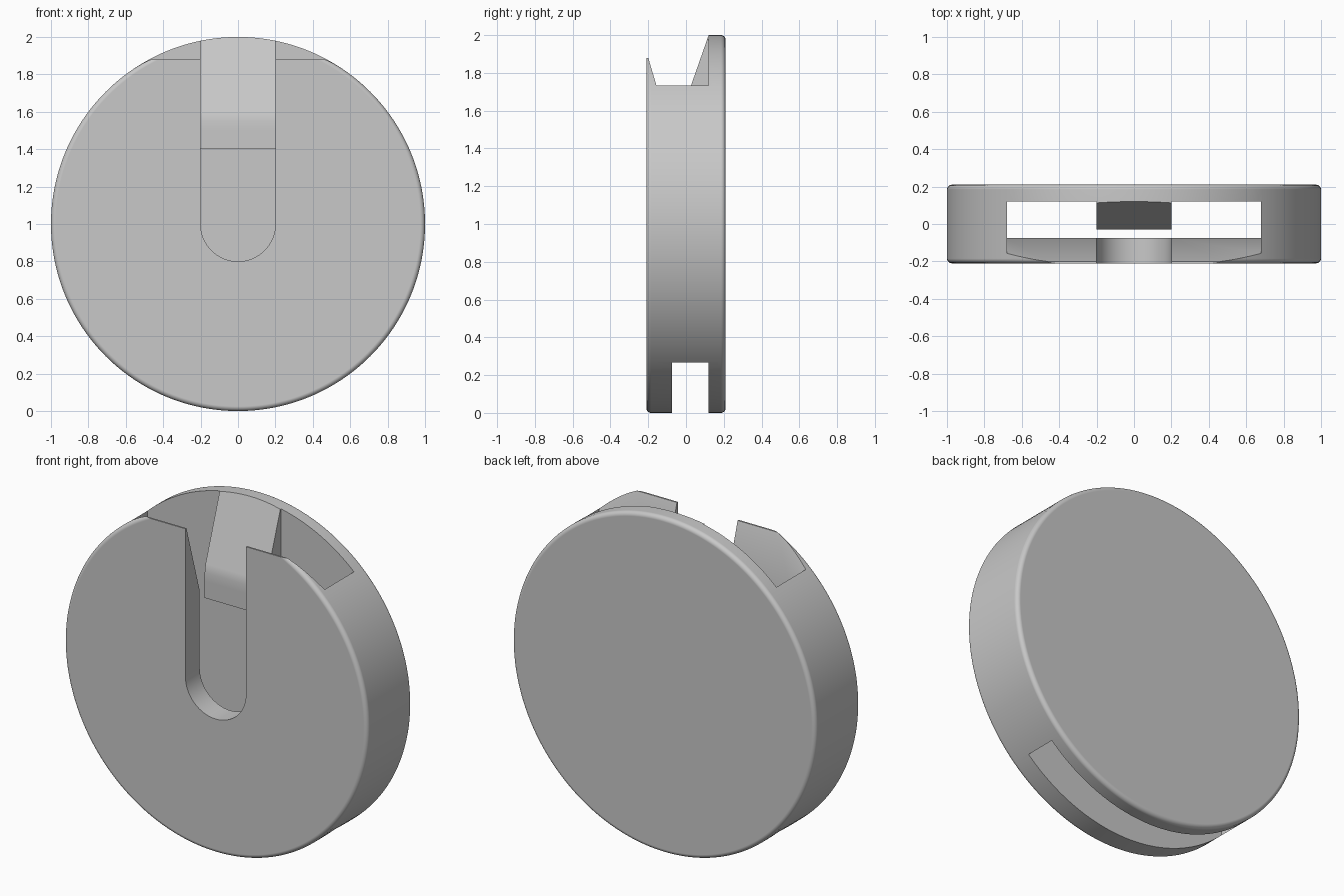
import bpy, bmesh, math
from mathutils import Vector

cube = bpy.data.objects.get("Cube")
if cube:
    bpy.data.objects.remove(cube, do_unlink=True)

R, HALF, ROUND = 1.0, 0.21, 0.025   # disc radius, half thickness, rim rounding
CENTRE = Vector((0, 0, R))

grey = bpy.data.materials.new("plain grey")
grey.use_nodes = True
colour = (0.58, 0.58, 0.58, 1)
grey.diffuse_color = colour
grey.node_tree.nodes["Principled BSDF"].inputs["Base Color"].default_value = colour


def add_object(name, bm):
    bmesh.ops.recalc_face_normals(bm, faces=bm.faces[:])
    mesh = bpy.data.meshes.new(name)
    bm.to_mesh(mesh)
    bm.free()
    mesh.materials.append(grey)
    ob = bpy.data.objects.new(name, mesh)
    bpy.context.collection.objects.link(ob)
    return ob


def prism(name, points, direction):
    """Extrude a closed outline along a vector."""
    bm = bmesh.new()
    face = bm.faces.new([bm.verts.new(p) for p in points])
    new = bmesh.ops.extrude_face_region(bm, geom=[face])["geom"]
    verts = [g for g in new if isinstance(g, bmesh.types.BMVert)]
    bmesh.ops.translate(bm, verts=verts, vec=direction)
    return add_object(name, bm)


def side_prism(name, outline, half_width):
    points = [(-half_width, y, z) for y, z in outline]
    return prism(name, points, (2 * half_width, 0, 0))


def apply_modifier(ob, kind, **settings):
    mod = ob.modifiers.new(kind, kind)
    for key, value in settings.items():
        setattr(mod, key, value)
    bpy.context.view_layer.objects.active = ob
    bpy.ops.object.modifier_apply(modifier=mod.name)


def cut(ob, cutter):
    cutter.hide_render = True
    apply_modifier(ob, "BOOLEAN", object=cutter, operation="DIFFERENCE", solver="EXACT")
    bpy.data.objects.remove(cutter, do_unlink=True)


# Disc with rounded rims
bm = bmesh.new()
sides = 192
ring = [bm.verts.new((R * math.sin(2 * math.pi * i / sides), -HALF,
                      R + R * math.cos(2 * math.pi * i / sides))) for i in range(sides)]
front = bm.faces.new(ring)
back = bmesh.ops.extrude_face_region(bm, geom=[front])["geom"]
bmesh.ops.translate(bm, verts=[g for g in back if isinstance(g, bmesh.types.BMVert)],
                    vec=(0, 2 * HALF, 0))
if not front.is_valid or len([f for f in bm.faces if len(f.verts) > 4]) < 2:
    bm.faces.new(ring)
bmesh.ops.recalc_face_normals(bm, faces=bm.faces[:])
rims = [e for e in bm.edges if abs(e.verts[0].co.y - e.verts[1].co.y) < 0.01]
bmesh.ops.bevel(bm, geom=rims, offset=ROUND, segments=5, profile=0.5, affect="EDGES")
disc = add_object("slotted_disc", bm)

# Pocket running from top to bottom, flared towards the front at the top
pocket = side_prism("pocket_cutter", [
    (-0.075, -0.1), (0.12, -0.1), (0.12, 2.2), (-0.3, 2.2),
    (-0.3, 1.88), (-0.2, 1.88), (-0.075, 1.46)], 0.68)

# Guide ramp left standing on the back wall
ramp = side_prism("ramp_core", [
    (0.2, 1.4), (-0.03, 1.4), (-0.03, 1.5), (-0.028, 1.55),
    (-0.02, 1.6), (0.19, 2.2), (0.19, 2.3), (0.2, 2.3)], 0.2)
cut(pocket, ramp)
cut(disc, pocket)

# Round-ended slot through the front wall
outline = [(0.2, -0.3, 2.2), (-0.2, -0.3, 2.2)]
for i in range(33):
    a = math.pi + math.pi * i / 32
    outline.append((0.2 * math.cos(a), -0.3, R + 0.2 * math.sin(a)))
cut(disc, prism("slot_cutter", outline, (0, 0.24, 0)))

# Smooth rims with crisp cut edges
bpy.ops.object.select_all(action="DESELECT")
disc.select_set(True)
bpy.context.view_layer.objects.active = disc
bpy.ops.object.shade_smooth_by_angle(angle=math.radians(30))
apply_modifier(disc, "WEIGHTED_NORMAL", keep_sharp=True, weight=100)
